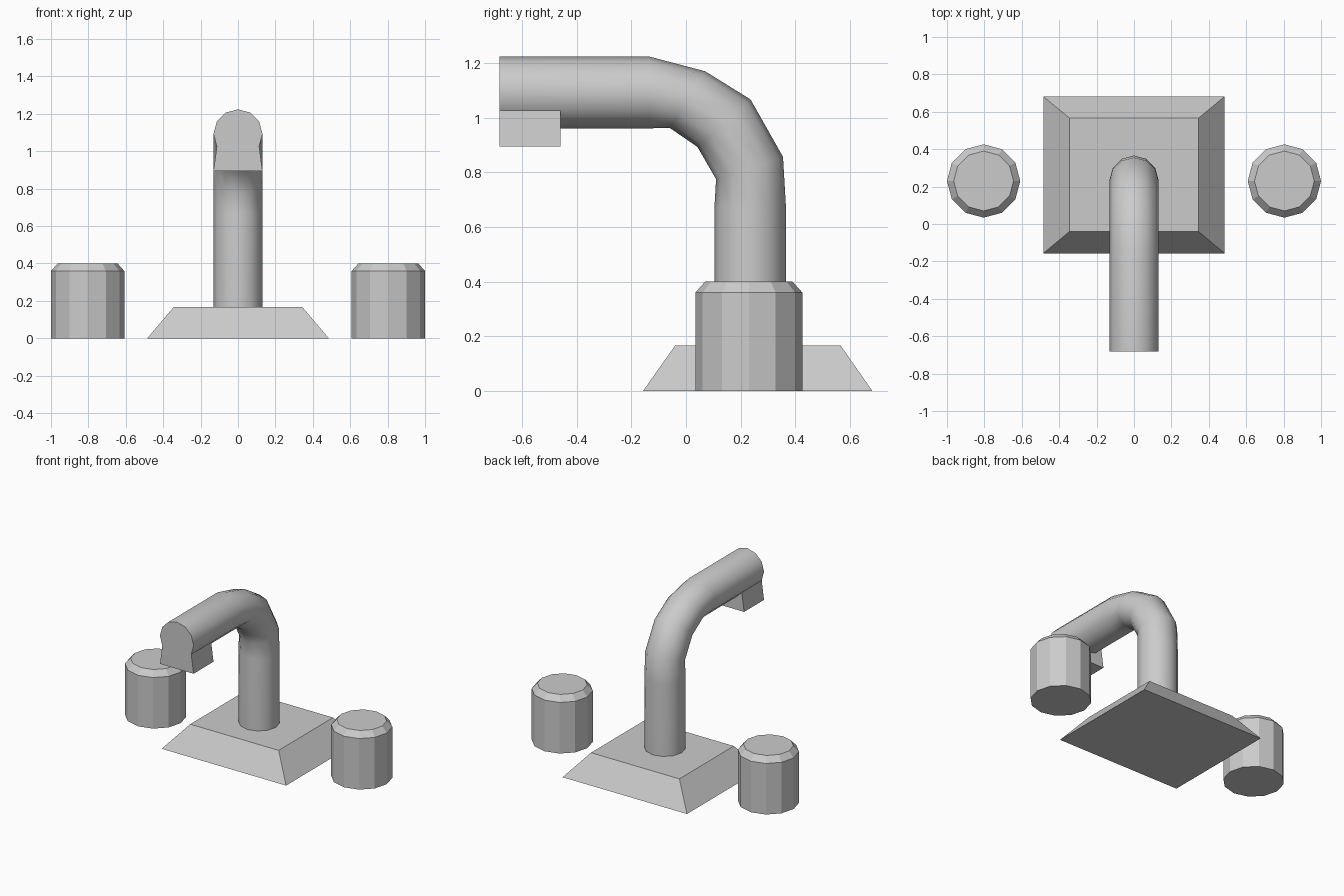
import bpy, bmesh, math
from mathutils import Vector

if "Cube" in bpy.data.objects:
    bpy.data.objects.remove(bpy.data.objects["Cube"])


def loft(name, rings):
    """Skin a list of equal-length point rings and cap both ends."""
    bm = bmesh.new()
    loops = [[bm.verts.new(p) for p in ring] for ring in rings]
    n = len(loops[0])
    for a, b in zip(loops, loops[1:]):
        for i in range(n):
            j = (i + 1) % n
            bm.faces.new((a[i], a[j], b[j], b[i]))
    bm.faces.new(loops[0])
    bm.faces.new(loops[-1])
    bmesh.ops.recalc_face_normals(bm, faces=bm.faces)
    mesh = bpy.data.meshes.new(name)
    bm.to_mesh(mesh)
    bm.free()
    obj = bpy.data.objects.new(name, mesh)
    bpy.context.collection.objects.link(obj)
    return obj


def rect(x, y0, y1, z):
    return [(-x, y0, z), (x, y0, z), (x, y1, z), (-x, y1, z)]


def circle(cx, cy, r, z, n=12):
    return [(cx + r * math.cos(math.tau * i / n),
             cy + r * math.sin(math.tau * i / n), z) for i in range(n)]


# Sloped base plate
loft("base_plate", [rect(0.485, -0.157, 0.682, 0), rect(0.345, -0.04, 0.566, 0.166)])

# Tap knobs with chamfered tops
for side, label in ((-1, "left"), (1, "right")):
    cx = side * 0.804
    loft(label + "_knob", [circle(cx, 0.23, 0.196, 0),
                           circle(cx, 0.23, 0.196, 0.36),
                           circle(cx, 0.23, 0.16, 0.4)])

# Bent spout pipe: (outer, inner) side-profile points in y, z for each ring
profile = [
    ((0.366, 0.16), (0.104, 0.16)),
    ((0.366, 0.67), (0.104, 0.67)),
    ((0.355, 0.857), (0.11, 0.775)),
    ((0.236, 1.067), (0.042, 0.893)),
    ((0.07, 1.17), (-0.06, 0.963)),
    ((-0.135, 1.224), (-0.135, 0.961)),
    ((-0.682, 1.224), (-0.682, 0.961)),
]
rings = []
for outer, inner in profile:
    o, i = Vector((0, *outer)), Vector((0, *inner))
    mid, half = (o + i) / 2, (o - i) / 2
    rings.append([mid + half * math.cos(math.tau * k / 12)
                  + Vector((0.131 * math.sin(math.tau * k / 12), 0, 0)) for k in range(12)])
pipe = loft("spout_pipe", rings)
bpy.context.view_layer.objects.active = pipe
pipe.select_set(True)
bpy.ops.object.shade_smooth_by_angle(angle=math.radians(40))

# Outlet block flaring down from the spout tip
loft("spout_outlet", [rect(0.131, -0.682, -0.46, 0.894), rect(0.113, -0.682, -0.46, 1.027)])
